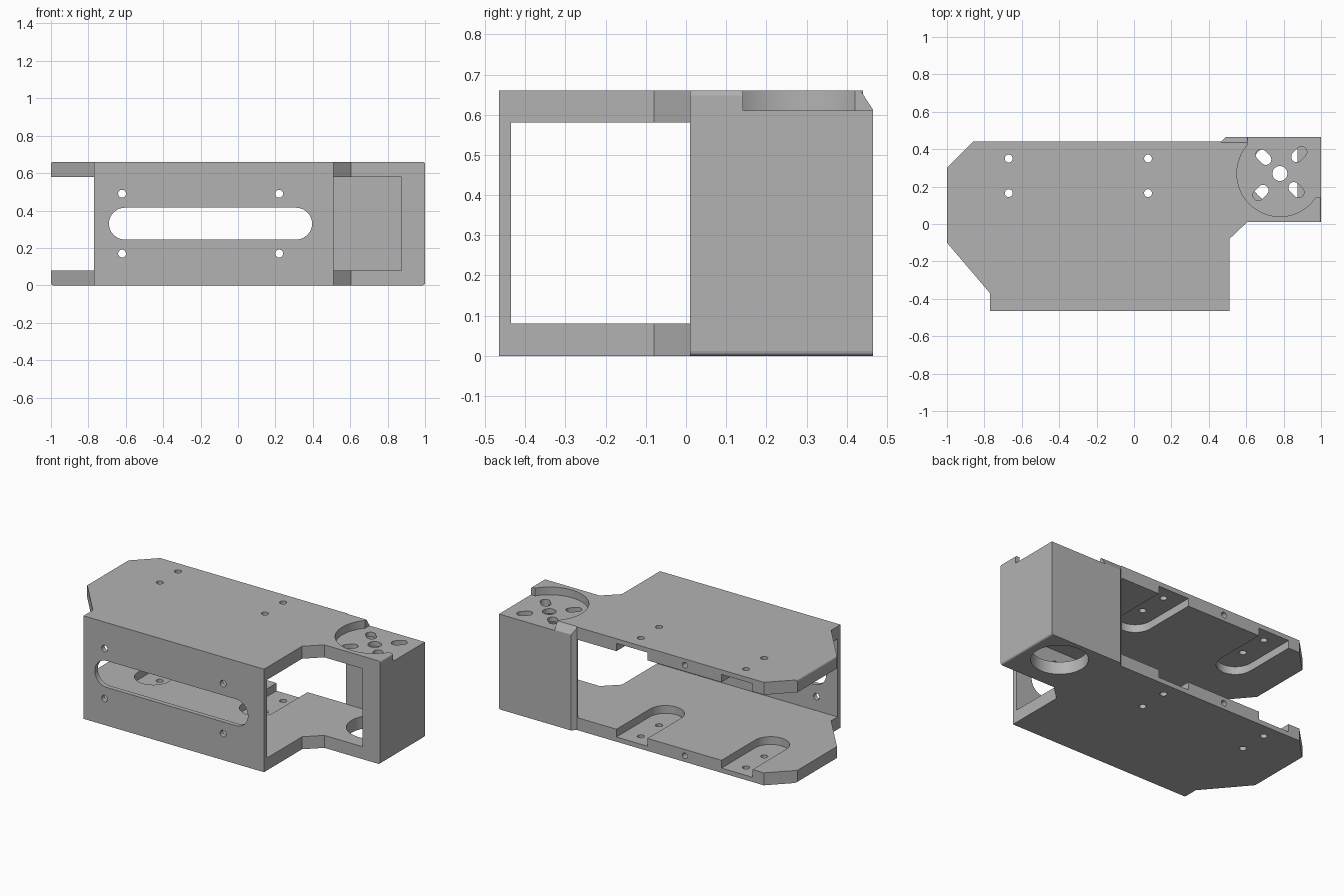
import bpy, bmesh
from math import sin, cos, pi, radians
from mathutils import Matrix, Vector

if "Cube" in bpy.data.objects:
    bpy.data.objects.remove(bpy.data.objects["Cube"])

HEIGHT = 0.66      # overall height
PLATE = 0.08       # thickness of the two plates
WALL = 0.435       # inner face of front and back walls
HUB = (0.78, 0.27) # centre of the round seat
SEAT_Z = 0.61

metal = bpy.data.materials.new("grey metal")
metal.use_nodes = True
GREY = (0.45, 0.45, 0.45, 1)
metal.diffuse_color = GREY
metal.node_tree.nodes["Principled BSDF"].inputs["Base Color"].default_value = GREY


def arc(cx, cy, r, a0, a1, n=32):
    """Points along a circular arc, angles in degrees."""
    return [(cx + r * cos(radians(a0 + (a1 - a0) * i / n)),
             cy + r * sin(radians(a0 + (a1 - a0) * i / n))) for i in range(n + 1)]


def slot(cx, cy, half, r, angle=0):
    """Round-ended slot; half is the distance from middle to end centre."""
    dx, dy = half * cos(radians(angle)), half * sin(radians(angle))
    return (arc(cx + dx, cy + dy, r, angle - 90, angle + 90, 16)
            + arc(cx - dx, cy - dy, r, angle + 90, angle + 270, 16))


def circle(cx, cy, r):
    return arc(cx, cy, r, 0, 360)[:-1]


# Each mapping takes profile (u, v) and extrusion depth w to x, y, z
AXES = {"z": lambda u, v, w: (u, v, w),
        "y": lambda u, v, w: (u, w, v),
        "x": lambda u, v, w: (w, u, v)}


def prism(name, profile, lo, hi, axis="z"):
    bm = bmesh.new()
    place = AXES[axis]
    ends = [[bm.verts.new(place(u, v, w)) for u, v in profile] for w in (lo, hi)]
    bm.faces.new(ends[0])
    bm.faces.new(ends[1])
    n = len(profile)
    for i in range(n):
        j = (i + 1) % n
        bm.faces.new((ends[0][i], ends[0][j], ends[1][j], ends[1][i]))
    bmesh.ops.recalc_face_normals(bm, faces=bm.faces)
    mesh = bpy.data.meshes.new(name)
    bm.to_mesh(mesh)
    bm.free()
    obj = bpy.data.objects.new(name, mesh)
    bpy.context.collection.objects.link(obj)
    mesh.materials.append(metal)
    return obj


# Outer body
outline = [(-1, 0.3), (-0.86, 0.44), (0.465, 0.44), (0.49, 0.465), (1, 0.465),
           (1, 0.01), (0.605, 0.01), (0.51, -0.08), (0.51, -0.465),
           (-0.77, -0.465), (-0.77, -0.37), (-1, -0.1)]
body = prism("bracket_body", outline, 0, HEIGHT)

# Softened end edges
bm = bmesh.new()
bm.from_mesh(body.data)
edges = [e for e in bm.edges
         if all(abs(abs(v.co.x) - 1) < 1e-4 for v in e.verts)
         and abs(e.verts[0].co.z - e.verts[1].co.z) < 1e-4]
bmesh.ops.bevel(bm, geom=edges, offset=0.012, segments=3, profile=0.5, affect="EDGES")
bm.to_mesh(body.data)
bm.free()


def cut(profile, lo, hi, axis="z"):
    cutter = prism("cutter", profile, lo, hi, axis)
    cutter.hide_render = True
    mod = body.modifiers.new("cut", "BOOLEAN")
    mod.operation = "DIFFERENCE"
    mod.solver = "EXACT"
    mod.object = cutter
    with bpy.context.temp_override(object=body, active_object=body):
        bpy.ops.object.modifier_apply(modifier=mod.name)
    bpy.data.objects.remove(cutter)


bpy.context.view_layer.objects.active = body

# Space between the plates, leaving front wall, back wall and end wall
cut([(-1.2, -WALL), (0.875, -WALL), (0.875, WALL), (0.46, WALL), (0.46, 0.6), (-1.2, 0.6)],
    PLATE, HEIGHT - PLATE)

# Round seat in the top, open to the end and back
cut(arc(*HUB, 0.23, 139, 326, 48) + [(1.1, 0.141), (1.1, 0.6), (0.606, 0.6)], SEAT_Z, 0.8)

# Sloped corner beside the seat
cut([(0.43, HEIGHT + 0.007), (0.467, SEAT_Z), (0.6, SEAT_Z), (0.6, 0.8), (0.43, 0.8)],
    0.466, 0.7, "x")

# Hub hole, radial slots and large hole beneath
cut(circle(*HUB, 0.04), 0.5, 0.7)
for angle, reach in ((45, 0.145), (135, 0.124), (225, 0.145), (315, 0.124)):
    a = radians(angle)
    cut(slot(HUB[0] + reach * cos(a), HUB[1] + reach * sin(a), 0.018, 0.029, angle), 0.5, 0.7)
cut(circle(*HUB, 0.165), -0.1, 0.2)

# U-shaped pockets and screw holes in both plates
for x in (-0.67, 0.075):
    pocket = arc(x, 0.1, 0.11, 180, 360) + [(x + 0.11, 0.6), (x - 0.11, 0.6)]
    cut(pocket, 0.03, HEIGHT - 0.03)
    for y in (0.165, 0.35):
        cut(circle(x, y, 0.021), -0.1, 0.8)

# Holes in the rear edges of the plates
for z in (0.04, HEIGHT - 0.04):
    cut(circle(-0.3, z, 0.018), 0.3, 0.6, "y")

# Long slot and screw holes in the front wall
cut(slot(-0.147, 0.33, 0.458, 0.085), -0.6, -0.4, "y")
for x in (-0.62, 0.22):
    for z in (0.17, 0.49):
        cut(circle(x, z, 0.021), -0.6, -0.4, "y")

# Smooth round walls, crisp edges
bpy.ops.object.select_all(action="DESELECT")
body.select_set(True)
bpy.ops.object.shade_smooth_by_angle(angle=radians(13))
